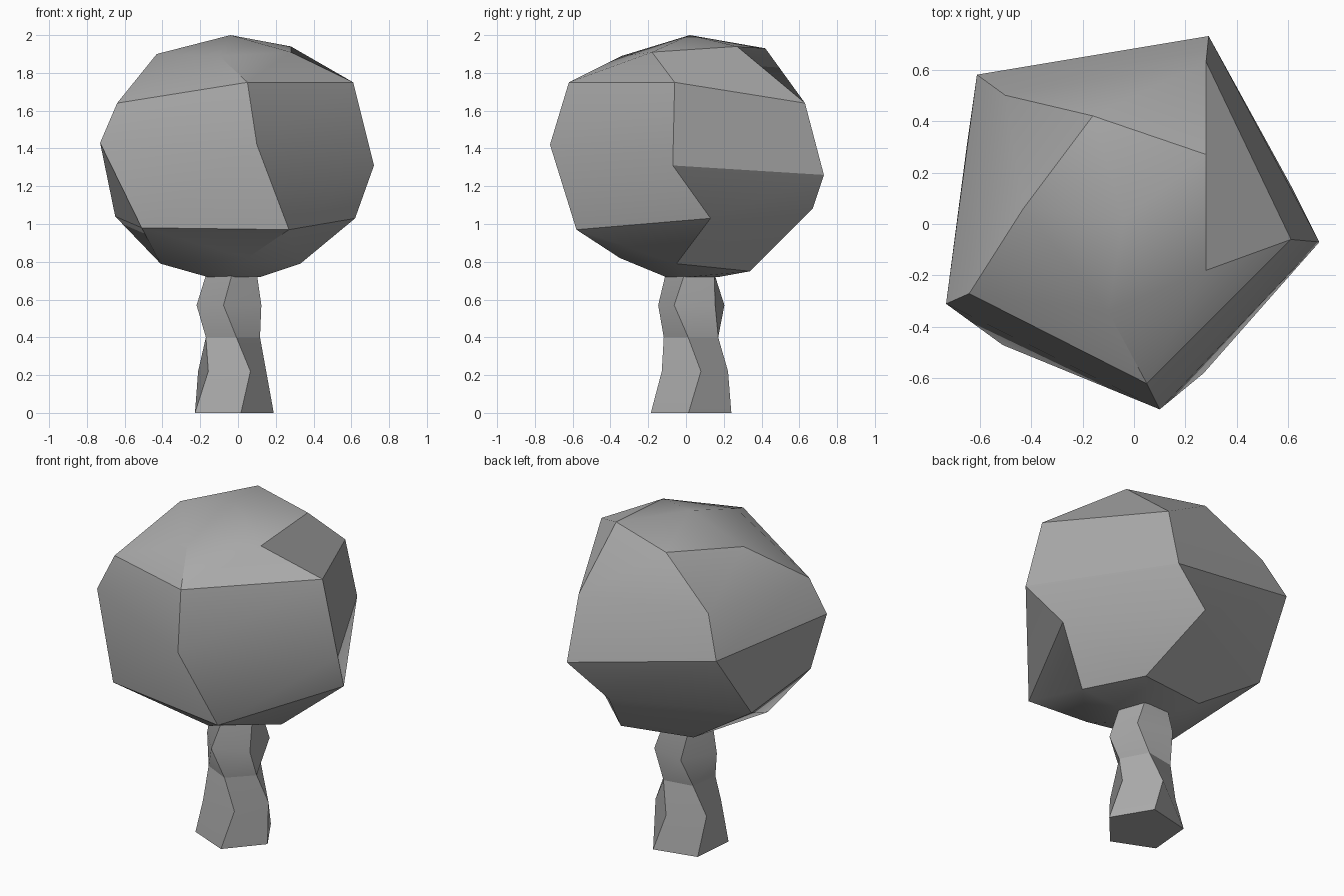
import bpy
import bmesh
from math import cos, sin, radians

default_cube = bpy.data.objects.get("Cube")
if default_cube:
    bpy.data.objects.remove(default_cube, do_unlink=True)

# One plain grey for the whole tree
grey = bpy.data.materials.new("plain_grey")
grey.use_nodes = True
colour = (0.4, 0.4, 0.4, 1.0)
grey.diffuse_color = colour
grey.node_tree.nodes["Principled BSDF"].inputs["Base Color"].default_value = colour


def pentagon(centre, radius, height, turn):
    """Five points around a centre, starting at the front."""
    points = []
    for side in range(5):
        angle = radians(turn + side * 72)
        points.append((centre[0] + radius * cos(angle),
                       centre[1] + radius * sin(angle), height))
    return points


def bulging_quad(bm, a, b, c, d):
    """Add a bent quad, started at the corner whose diagonal folds outward."""
    normal = (b.co - a.co).cross(c.co - a.co)
    if normal.dot(d.co - a.co) > 0:
        a, b, c, d = b, c, d, a
    bm.faces.new((a, b, c, d))


def loft(name, rings, peak=None):
    """Skin a stack of rings, listed from the top down, into a closed body."""
    bm = bmesh.new()
    loops = [[bm.verts.new(point) for point in ring] for ring in rings]
    count = len(loops[0])
    for upper, lower in zip(loops, loops[1:]):
        for i in range(count):
            j = (i + 1) % count
            bulging_quad(bm, upper[i], lower[i], lower[j], upper[j])
    if peak:
        tip = bm.verts.new(peak)
        for i in range(count):
            bm.faces.new((tip, loops[0][i], loops[0][(i + 1) % count]))
    else:
        bm.faces.new(loops[0])
    bm.faces.new(list(reversed(loops[-1])))
    mesh = bpy.data.meshes.new(name)
    bm.to_mesh(mesh)
    bm.free()
    mesh.materials.append(grey)
    body = bpy.data.objects.new(name, mesh)
    bpy.context.scene.collection.objects.link(body)
    bpy.ops.object.select_all(action="DESELECT")
    body.select_set(True)
    bpy.context.view_layer.objects.active = body
    bpy.ops.object.shade_smooth_by_angle(angle=radians(30))


# Faceted crown: irregular five-sided rings that twist around the ball
crown_rings = [
    [(-.1, -.34, 1.89), (.28, -.18, 1.91), (.28, .27, 1.94),
     (-.16, .42, 1.93), (-.43, .06, 1.9)],
    [(.05, -.62, 1.75), (.61, -.06, 1.75), (.28, .63, 1.64),
     (-.5, .5, 1.68), (-.64, -.27, 1.64)],
    [(.1, -.72, 1.42), (.72, -.07, 1.31), (.29, .73, 1.26),
     (-.61, .58, 1.45), (-.73, -.31, 1.43)],
    [(.27, -.58, .97), (.62, .13, 1.03), (.05, .67, 1.08),
     (-.65, .3, 1.04), (-.51, -.47, .98)],
    [(.05, -.35, .82), (.33, -.05, .79), (.2, .34, .75),
     (-.24, .27, .77), (-.41, -.2, .79)],
    pentagon((-.03, .04), .15, .72, -80),
]
loft("crown", crown_rings, peak=(-.04, .02, 2))

# Knotted trunk: each level has its own radius, height and twist
trunk_levels = [(.14, .8, -88), (.14, .74, -88), (.185, .57, -103),
                (.153, .4, -80), (.19, .22, -58), (.225, 0, -77)]
loft("trunk", [pentagon((-.035, .033), *level) for level in trunk_levels])
